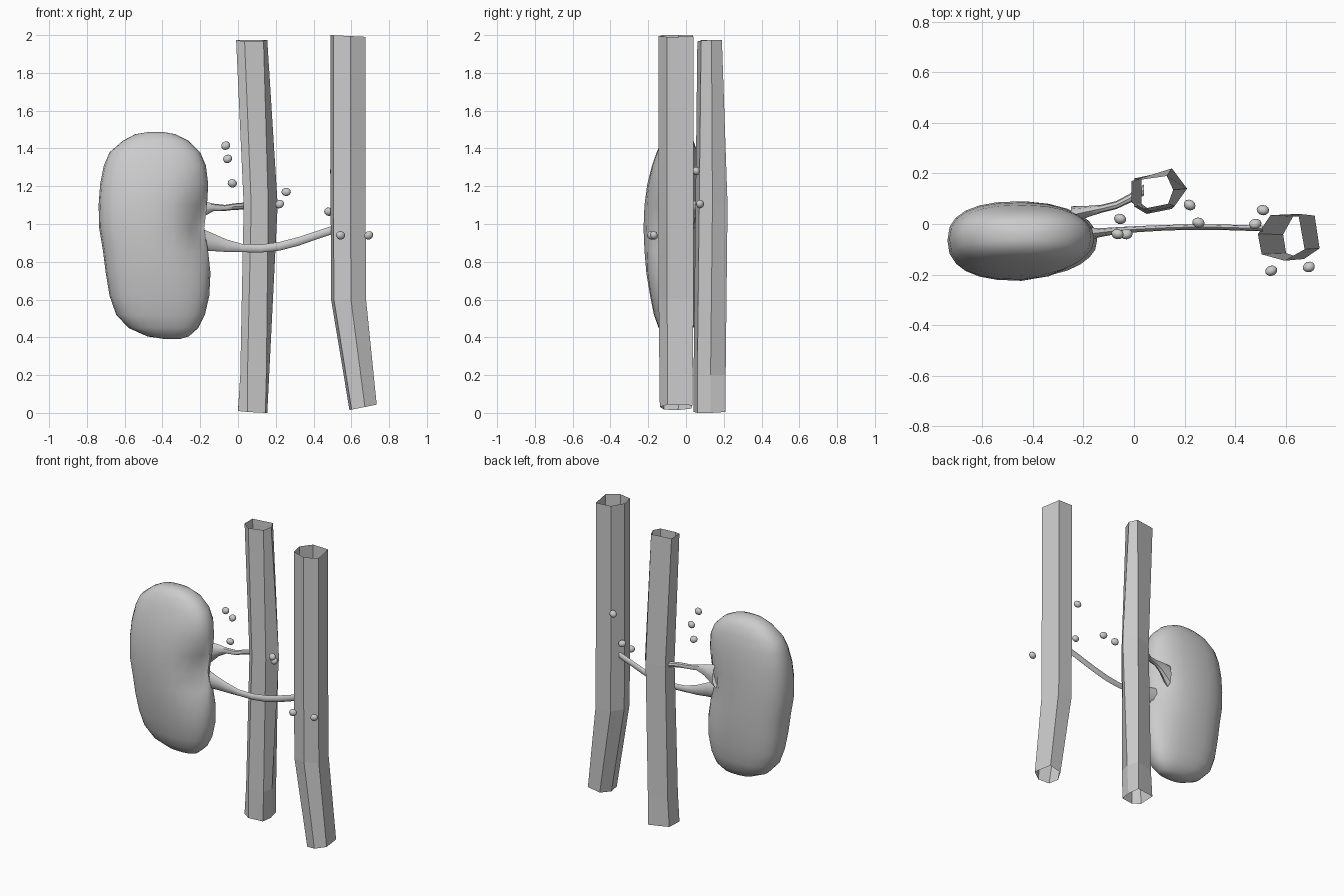
import bpy, bmesh, math, random
from mathutils import Vector

random.seed(4)


def loft(name, rings, caps=False, smooth=None):
    """Skin a list of equal-length point rings into a mesh."""
    bm = bmesh.new()
    loops = [[bm.verts.new(p) for p in ring] for ring in rings]
    n = len(loops[0])
    for a, b in zip(loops, loops[1:]):
        for i in range(n):
            bm.faces.new((a[i], a[(i + 1) % n], b[(i + 1) % n], b[i]))
    if caps:
        bm.faces.new(loops[0][::-1])
        bm.faces.new(loops[-1])
    bmesh.ops.recalc_face_normals(bm, faces=bm.faces)
    me = bpy.data.meshes.new(name)
    bm.to_mesh(me)
    bm.free()
    ob = bpy.data.objects.new(name, me)
    bpy.context.collection.objects.link(ob)
    if smooth:
        bpy.ops.object.select_all(action='DESELECT')
        ob.select_set(True)
        bpy.context.view_layer.objects.active = ob
        bpy.ops.object.shade_smooth_by_angle(angle=math.radians(smooth))
    return ob


def branch(name, stations, n=8):
    """Small vessel running along x: stations are x, y, z, half depth, half height."""
    rings = []
    for x, y, z, ry, rz in stations:
        rings.append([(x, y + ry * math.cos(2 * math.pi * i / n),
                       z + rz * math.sin(2 * math.pi * i / n)) for i in range(n)])
    return loft(name, rings, smooth=40)


# Kidney: stacked ovals (z, x min, x max, y min, y max), blunt outside, slimmer inside
profile = [
    (0.39, -0.38, -0.31, -0.07, -0.03), (0.405, -0.48, -0.26, -0.11, 0.00),
    (0.45, -0.58, -0.21, -0.145, 0.04), (0.52, -0.645, -0.175, -0.17, 0.06),
    (0.62, -0.68, -0.152, -0.19, 0.075), (0.74, -0.70, -0.145, -0.21, 0.085),
    (0.86, -0.715, -0.15, -0.22, 0.09), (0.98, -0.735, -0.155, -0.225, 0.09),
    (1.10, -0.738, -0.15, -0.22, 0.09), (1.21, -0.73, -0.155, -0.205, 0.085),
    (1.31, -0.71, -0.17, -0.18, 0.075), (1.38, -0.68, -0.20, -0.155, 0.06),
    (1.44, -0.61, -0.26, -0.13, 0.04), (1.475, -0.545, -0.33, -0.10, 0.01),
    (1.488, -0.47, -0.40, -0.07, -0.03)]
N = 24
rings = []
for z, x0, x1, y0, y1 in profile:
    mid = math.exp(-((z - 0.97) / 0.28) ** 2)
    ring = []
    for i in range(N):
        c, s = math.cos(2 * math.pi * i / N), math.sin(2 * math.pi * i / N)
        u = math.copysign(abs(c) ** 0.8, c)
        v = math.copysign(abs(s) ** 0.8, s)
        if u > 0:
            v *= 1 - 0.4 * mid * u * u
        x = (x0 + x1) / 2 + u * (x1 - x0) / 2
        y = (y0 + y1) / 2 + v * (y1 - y0) / 2
        # hilum: hollow in the front and inner faces
        dent = math.exp(-((x + 0.2) / 0.1) ** 2 - ((z - 1.0) / 0.14) ** 2)
        if v < -0.05:
            y += 0.05 * dent
        if abs(v) < 0.6 and u > 0:
            x -= 0.03 * dent
        ring.append((x, y, z))
    rings.append(ring)
loft("kidney", rings, caps=True, smooth=50)

# Rear main vessel: open six-sided tube
loft("rear_main_vessel", [
    [(0.00, 0.07, 0.01), (0.05, 0.04, 0.005), (0.145, 0.06, 0.0),
     (0.155, 0.13, 0.0), (0.14, 0.21, 0.005), (0.0, 0.18, 0.015)],
    [(0.012, 0.07, 0.2), (0.05, 0.04, 0.2), (0.15, 0.06, 0.2),
     (0.165, 0.13, 0.2), (0.14, 0.21, 0.2), (0.012, 0.18, 0.2)],
    [(0.03, 0.08, 1.1), (0.07, 0.05, 1.1), (0.16, 0.07, 1.1),
     (0.21, 0.14, 1.1), (0.15, 0.22, 1.1), (0.03, 0.18, 1.1)],
    [(-0.01, 0.085, 1.975), (0.035, 0.06, 1.965), (0.135, 0.08, 1.97),
     (0.155, 0.135, 1.975), (0.13, 0.19, 1.975), (-0.01, 0.17, 1.975)]])

# Front main vessel: open six-sided tube, bending outwards below
hexagon = [(0.49, -0.04), (0.54, 0.035), (0.65, 0.04),
           (0.675, -0.10), (0.595, -0.145), (0.505, -0.12)]
low = [(0.59 + (x - 0.49) * 0.78, -0.055 + (y + 0.055) * 0.93) for x, y in hexagon]
loft("front_main_vessel", [
    [(x, y, 0.015 + (x - 0.59) * 0.2) for x, y in low],
    [(x + 0.003, y, 0.6) for x, y in hexagon],
    [(x, y, 1.2) for x, y in hexagon],
    [(x, y, 2.0 - (x - 0.49) * 0.05) for x, y in hexagon]])

# Branches joining the kidney to the main vessels
branch("front_branch", [
    (-0.24, -0.045, 0.925, 0.04, 0.07), (-0.14, -0.035, 0.905, 0.018, 0.048),
    (-0.06, -0.025, 0.885, 0.013, 0.033), (0.02, -0.02, 0.873, 0.012, 0.022),
    (0.12, -0.015, 0.870, 0.011, 0.021), (0.22, -0.012, 0.882, 0.011, 0.023),
    (0.32, -0.012, 0.908, 0.011, 0.023), (0.42, -0.015, 0.942, 0.011, 0.022),
    (0.51, -0.018, 0.972, 0.011, 0.022)])
branch("rear_branch", [
    (-0.25, 0.035, 1.05, 0.035, 0.08), (-0.18, 0.05, 1.08, 0.022, 0.04),
    (-0.13, 0.06, 1.088, 0.016, 0.02), (-0.07, 0.075, 1.085, 0.016, 0.016),
    (-0.02, 0.10, 1.092, 0.018, 0.017), (0.04, 0.135, 1.095, 0.022, 0.019)])

# Small nodes scattered along the vessels
nodes = [(-0.065, -0.04, 1.415), (-0.055, 0.02, 1.345), (-0.03, -0.04, 1.215),
         (0.255, 0.005, 1.17), (0.22, 0.075, 1.105), (0.48, 0.0, 1.065),
         (0.51, 0.055, 1.28), (0.543, -0.185, 0.94), (0.692, -0.17, 0.94)]
for i, p in enumerate(nodes):
    bpy.ops.mesh.primitive_ico_sphere_add(subdivisions=2, radius=0.024, location=p)
    ob = bpy.context.object
    ob.name = f"node_{i + 1}"
    ob.scale = (1.05, 0.85, 0.95)
    ob.rotation_euler = [random.uniform(-0.6, 0.6) for _ in range(3)]
    bpy.ops.object.shade_smooth_by_angle(angle=math.radians(40))
